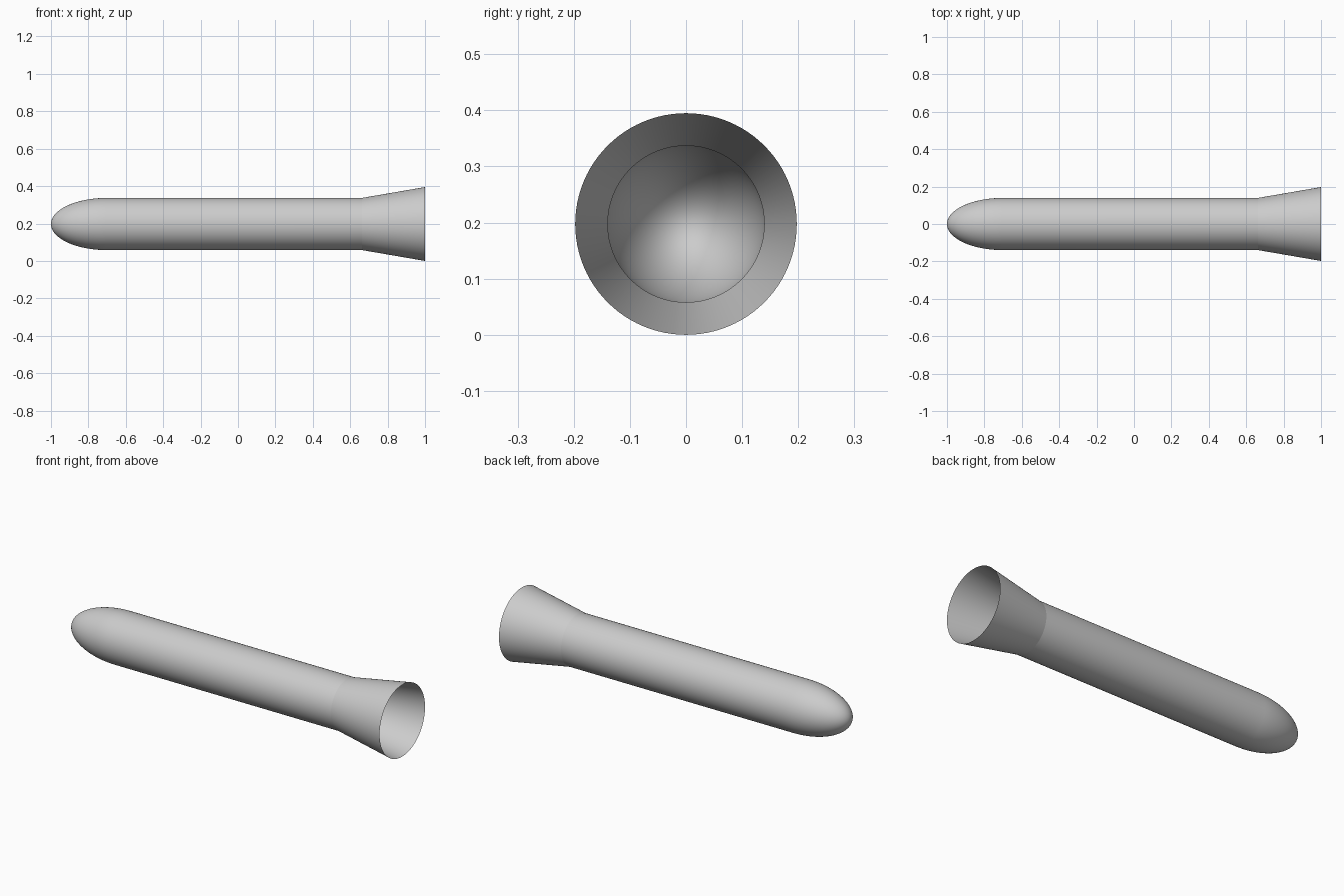
import bpy, bmesh, math

cube = bpy.data.objects.get("Cube")
if cube:
    bpy.data.objects.remove(cube, do_unlink=True)

SEGMENTS = 96
BODY_R, FLARE_R = 0.1395, 0.1975
NOSE_TIP, NOSE_END, FLARE_START, FLARE_END = -1.0, -0.70, 0.663, 1.0
AXIS_Z = FLARE_R

grey = bpy.data.materials.new("light grey")
grey.use_nodes = True
colour = (0.6, 0.6, 0.6, 1)
grey.diffuse_color = colour
grey.node_tree.nodes["Principled BSDF"].inputs["Base Color"].default_value = colour


def revolve(name, profile):
    """Open thin shell: spin (x, radius) points around the long axis."""
    bm = bmesh.new()
    verts = [bm.verts.new((x, 0, r)) for x, r in profile]
    edges = [bm.edges.new(pair) for pair in zip(verts, verts[1:])]
    bmesh.ops.spin(bm, geom=verts + edges, cent=(0, 0, 0), axis=(1, 0, 0),
                   angle=2 * math.pi, steps=SEGMENTS, use_duplicate=False)
    bmesh.ops.remove_doubles(bm, verts=bm.verts[:], dist=1e-5)
    bmesh.ops.recalc_face_normals(bm, faces=bm.faces[:])
    # Point the faces outward
    side = max(bm.faces, key=lambda f: f.calc_center_median().x)
    centre = side.calc_center_median()
    if side.normal.y * centre.y + side.normal.z * centre.z < 0:
        bmesh.ops.reverse_faces(bm, faces=bm.faces[:])
    mesh = bpy.data.meshes.new(name)
    bm.to_mesh(mesh)
    bm.free()
    mesh.materials.append(grey)
    obj = bpy.data.objects.new(name, mesh)
    obj.location.z = AXIS_Z
    bpy.context.collection.objects.link(obj)
    bpy.ops.object.select_all(action='DESELECT')
    obj.select_set(True)
    bpy.context.view_layer.objects.active = obj
    bpy.ops.object.shade_smooth()
    return obj


# Half-ellipsoid nose running into the straight tube
steps = 24
nose = []
for i in range(steps + 1):
    a = math.pi / 2 * i / steps
    nose.append((NOSE_END + (NOSE_TIP - NOSE_END) * math.cos(a), BODY_R * math.sin(a)))
revolve("nose_and_body", nose + [(FLARE_START, BODY_R)])

# Open conical skirt at the tail
revolve("tail_flare", [(FLARE_START, BODY_R), (FLARE_END, FLARE_R)])
